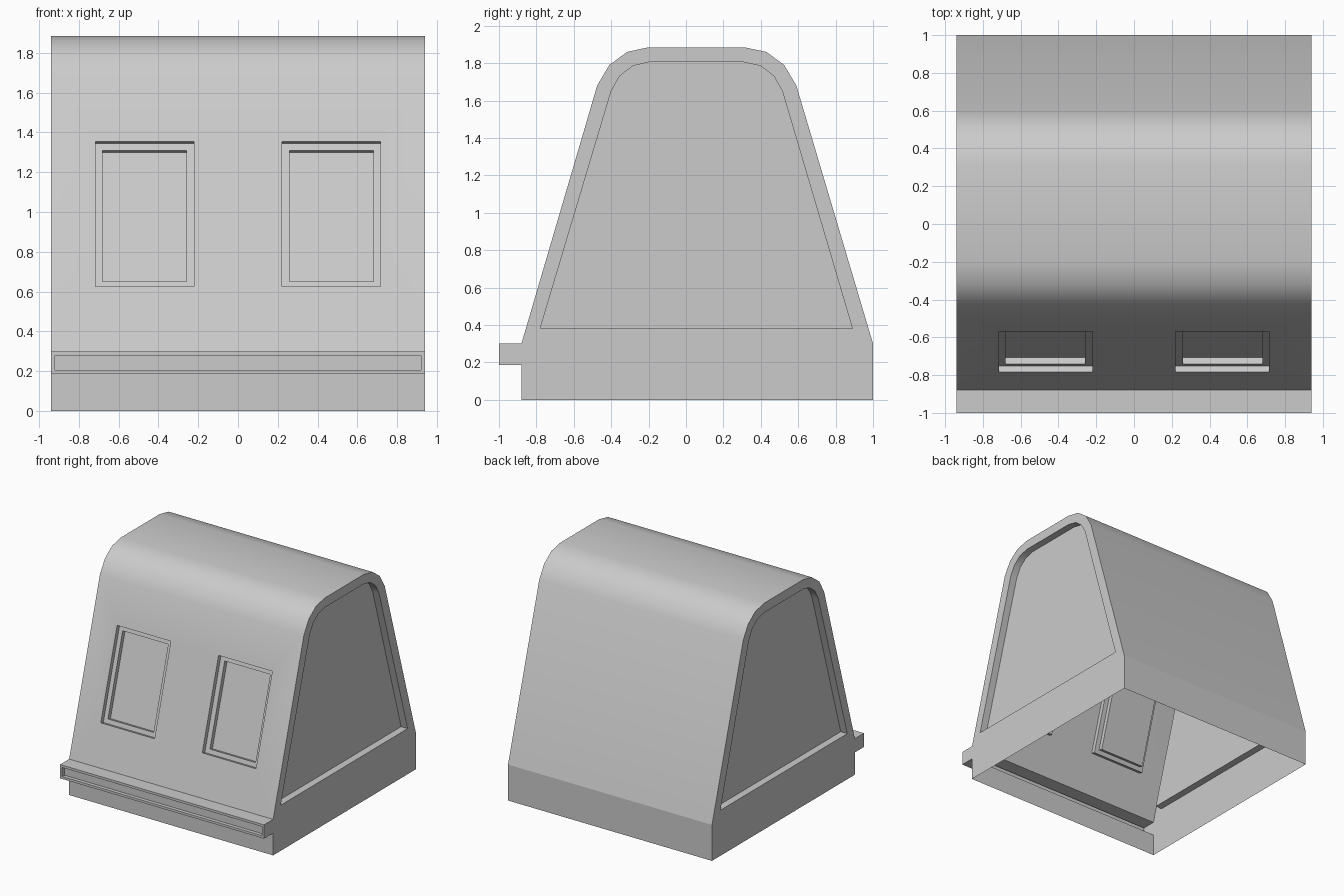
import bpy, bmesh
from mathutils import Vector

cube = bpy.data.objects.get("Cube")
if cube:
    bpy.data.objects.remove(cube, do_unlink=True)

HALF = 0.94
bm = bmesh.new()

# Side outline (y, z): base, sloped back, rounded roof, sloped front, step
outline = [(-0.88, 0), (1, 0), (1, 0.3), (0.59, 1.68), (0.525, 1.79), (0.43, 1.86),
           (0.31, 1.885), (-0.2, 1.885), (-0.315, 1.86), (-0.41, 1.79), (-0.475, 1.68),
           (-0.88, 0.3), (-1, 0.3), (-1, 0.185), (-0.88, 0.185)]
FRONT_SLOPE, STEP_FACE = 10, 12
# Recessed side panel (y, z)
side_panel = [(-0.78, 0.38), (0.89, 0.38), (0.515, 1.65), (0.47, 1.73), (0.4, 1.785),
              (0.31, 1.805), (-0.2, 1.805), (-0.285, 1.785), (-0.355, 1.73), (-0.4, 1.65)]


def verts(points):
    return [bm.verts.new(p) for p in points]


def pairs(loop):
    return zip(loop, loop[1:] + loop[:1])


def fill(*loops):
    """Fill the first loop, leaving the other loops open as holes."""
    edges = []
    for loop in loops:
        for a, b in pairs(loop):
            edges.append(bm.edges.get((a, b)) or bm.edges.new((a, b)))
    bmesh.ops.triangle_fill(bm, edges=edges, use_beauty=True)


def recess(rim, offset):
    """Sink a rim along an offset and return the rim of its floor."""
    floor = verts([v.co + offset for v in rim])
    for (a, b), (c, d) in zip(pairs(rim), pairs(floor)):
        bm.faces.new((a, b, d, c))
    return floor


# Outer skin, open underneath
left = verts([(HALF, y, z) for y, z in outline])
right = verts([(-HALF, y, z) for y, z in outline])
for i in range(1, len(outline)):
    j = (i + 1) % len(outline)
    if i not in (FRONT_SLOPE, STEP_FACE):
        bm.faces.new((left[i], left[j], right[j], right[i]))

# Side walls with sunken panels
for rim, side in ((left, 1), (right, -1)):
    hole = verts([(side * HALF, y, z) for y, z in side_panel])
    fill(rim, hole)
    bm.faces.new(recess(hole, Vector((-0.06 * side, 0, 0))))

# Front slope with two double-stepped windows
foot, head = left[11].co, left[10].co
slope = (head - foot).normalized()
inward = Vector((0, slope.z, -slope.y)) * 0.035


def slope_rect(x0, x1, z0, z1):
    points = []
    for x, z in ((x0, z0), (x1, z0), (x1, z1), (x0, z1)):
        p = foot + slope * ((z - foot.z) / slope.z)
        points.append(Vector((x, p.y, z)))
    return points


windows = []
for side in (-1, 1):
    frame = verts(slope_rect(side * 0.22, side * 0.715, 0.625, 1.355))
    windows.append(frame)
    frame_floor = recess(frame, inward)
    pane = verts([p + inward for p in slope_rect(side * 0.26, side * 0.68, 0.66, 1.32)])
    fill(frame_floor, pane)
    bm.faces.new(recess(pane, inward))
fill([left[10], left[11], right[11], right[10]], *windows)

# Front step with a long groove
groove = verts([(x, -1, z) for x, z in ((-0.92, 0.205), (0.92, 0.205),
                                        (0.92, 0.28), (-0.92, 0.28))])
fill([left[12], left[13], right[13], right[12]], groove)
bm.faces.new(recess(groove, Vector((0, 0.03, 0))))

bmesh.ops.recalc_face_normals(bm, faces=bm.faces[:])

# Crisp crease where the back slope meets the base
crease = bm.edges.get((left[2], right[2]))
crease.smooth = False

mesh = bpy.data.meshes.new("hollow_cabin_shell")
bm.to_mesh(mesh)
bm.free()
shell = bpy.data.objects.new("hollow_cabin_shell", mesh)
bpy.context.collection.objects.link(shell)

# Plain grey finish
grey = bpy.data.materials.new("light_grey")
grey.use_nodes = True
grey.diffuse_color = (0.6, 0.6, 0.6, 1)
grey.node_tree.nodes["Principled BSDF"].inputs["Base Color"].default_value = (0.6, 0.6, 0.6, 1)
mesh.materials.append(grey)

bpy.ops.object.select_all(action='DESELECT')
shell.select_set(True)
bpy.context.view_layer.objects.active = shell
bpy.ops.object.shade_smooth_by_angle(angle=0.52, keep_sharp_edges=True)
